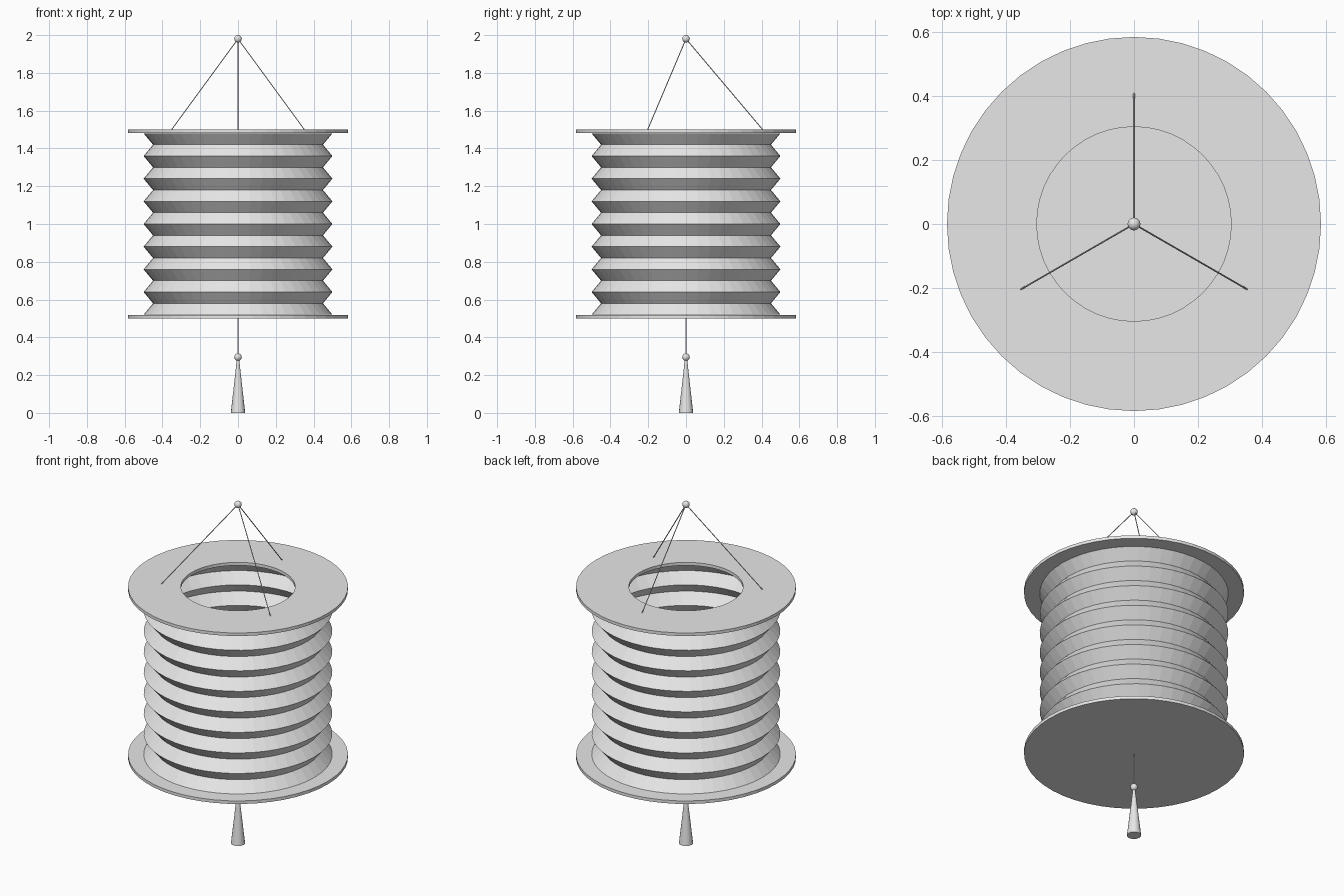
import bpy
from math import cos, sin, radians
from mathutils import Vector

cube = bpy.data.objects.get("Cube")
if cube:
    bpy.data.objects.remove(cube)

SIDES = 48

grey = bpy.data.materials.new("paper grey")
grey.use_nodes = True
grey.diffuse_color = (0.8, 0.8, 0.8, 1)
grey.node_tree.nodes["Principled BSDF"].inputs["Base Color"].default_value = (0.8, 0.8, 0.8, 1)


def finish(obj, name, smooth=False):
    obj.name = name
    obj.data.materials.clear()
    obj.data.materials.append(grey)
    if smooth:
        bpy.ops.object.shade_smooth_by_angle(angle=radians(40))
    return obj


def lathe(name, profile, closed=False):
    """Spin a (radius, height) profile around the z axis."""
    n = len(profile)
    verts = [(r * cos(radians(360 * s / SIDES)), r * sin(radians(360 * s / SIDES)), z)
             for s in range(SIDES) for r, z in profile]
    faces = []
    for s in range(SIDES):
        a, b = s * n, (s + 1) % SIDES * n
        for i in range(n if closed else n - 1):
            j = (i + 1) % n
            faces.append((a + i, b + i, b + j, a + j))
    mesh = bpy.data.meshes.new(name)
    mesh.from_pydata(verts, [], faces)
    obj = bpy.data.objects.new(name, mesh)
    bpy.context.collection.objects.link(obj)
    return finish(obj, name)


def rod(name, start, end, r1, r2, sides):
    """Cylinder or cone between two points."""
    start, end = Vector(start), Vector(end)
    axis = end - start
    bpy.ops.mesh.primitive_cone_add(vertices=sides, radius1=r1, radius2=r2, depth=axis.length,
                                    location=(start + end) / 2,
                                    rotation=axis.to_track_quat('Z', 'Y').to_euler())
    return finish(bpy.context.object, name, smooth=True)


def bead(name, z):
    bpy.ops.mesh.primitive_uv_sphere_add(segments=16, ring_count=10, radius=0.02, location=(0, 0, z))
    finish(bpy.context.object, name, smooth=True)


# Pleated paper body
lathe("pleated_body", [(0.45 if i % 2 else 0.5, 0.52 + 0.06 * i) for i in range(17)])

# Top ring with an opening, and solid base disc
lathe("top_ring", [(0.303, 1.482), (0.583, 1.482), (0.583, 1.5), (0.303, 1.5)], closed=True)
bpy.ops.mesh.primitive_cylinder_add(vertices=SIDES, radius=0.583, depth=0.018, location=(0, 0, 0.509))
finish(bpy.context.object, "base_disc")

# Three hanging strings meeting at a bead
for name, angle in (("back", 90), ("right", 210), ("left", 330)):
    foot = (0.41 * cos(radians(angle)), 0.41 * sin(radians(angle)), 1.495)
    rod(name + "_string", foot, (0, 0, 1.98), 0.0025, 0.0025, 8)
bead("hanging_bead", 1.98)

# Tassel below the base
rod("tassel_string", (0, 0, 0.29), (0, 0, 0.505), 0.0025, 0.0025, 8)
bead("tassel_bead", 0.295)
rod("tassel", (0, 0, 0), (0, 0, 0.285), 0.038, 0.006, 16)
